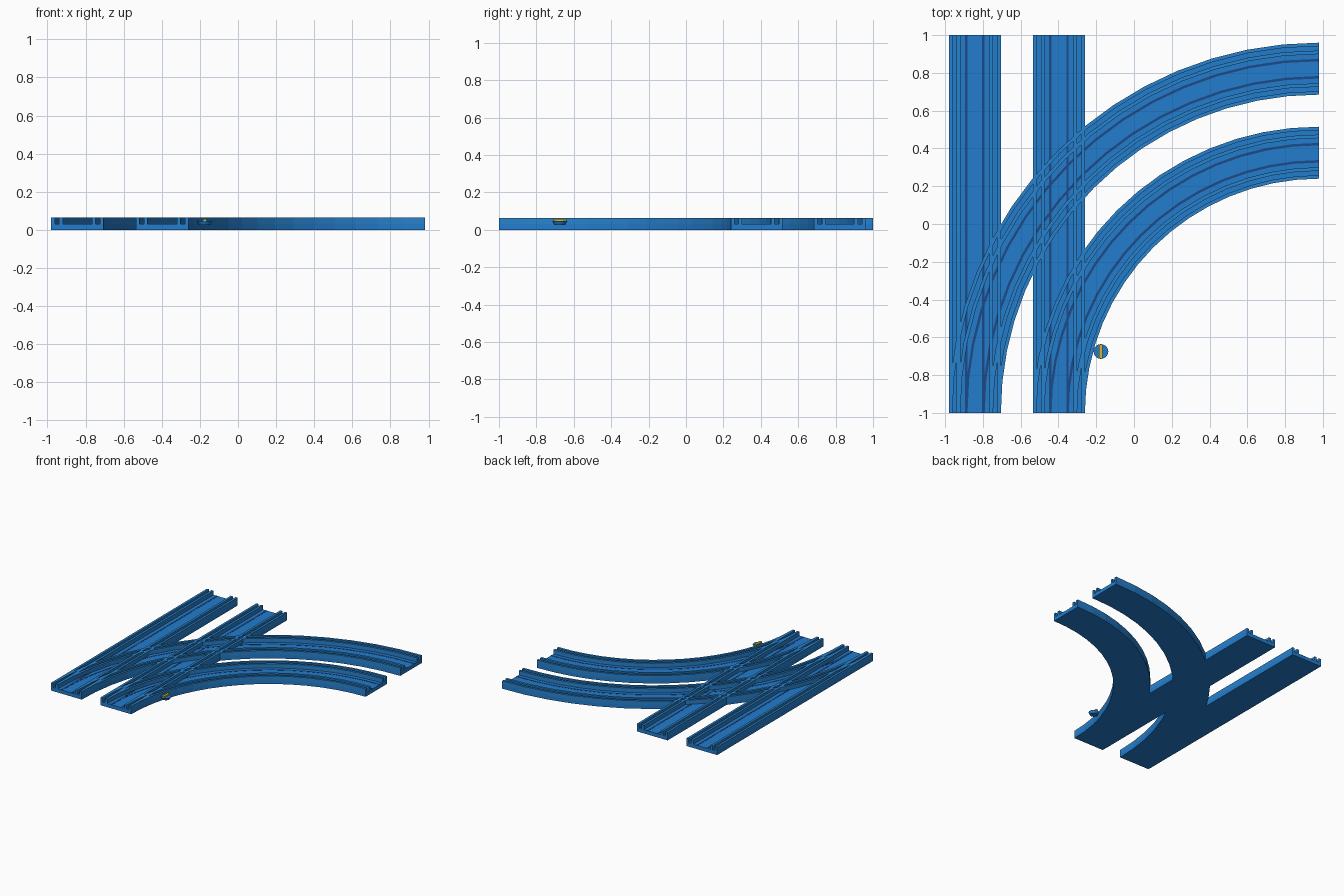
import bpy
import math

cube = bpy.data.objects.get("Cube")
if cube:
    bpy.data.objects.remove(cube)


def material(name, rgb):
    mat = bpy.data.materials.new(name)
    mat.use_nodes = True
    mat.diffuse_color = (*rgb, 1)
    mat.node_tree.nodes["Principled BSDF"].inputs["Base Color"].default_value = (*rgb, 1)
    return mat


BLUE = material("track blue", (0.016, 0.205, 0.62))
LIGHT = material("rail blue", (0.022, 0.225, 0.62))
DARK = material("groove navy", (0.012, 0.07, 0.25))
YELLOW = material("lever yellow", (0.68, 0.46, 0.03))

# Track measurements: offsets are from the track's centre line
HALF, LIP, RAIL_OUT, RAIL_IN = 0.1375, 0.119, 0.096, 0.077
FLOOR, TOP = 0.03, 0.064
BEND = (0.98, -1.0)
SEGMENTS = 16


def straight_path(x):
    """Stations as (point, sideways direction)."""
    return [((x, y), (-1, 0)) for y in (-1, 1)]


def curve_path(radius):
    stations = []
    for i in range(SEGMENTS + 1):
        a = math.pi - math.pi / 2 * i / SEGMENTS
        d = (math.cos(a), math.sin(a))
        stations.append(((BEND[0] + radius * d[0], BEND[1] + radius * d[1]), d))
    return stations


def sweep(name, path, bands, z0, z1, mat):
    """Sweep rectangular bands along a path as closed solids in one object."""
    verts, faces = [], []
    for a, b in bands:
        start = len(verts)
        for (x, y), (dx, dy) in path:
            for off, z in ((a, z0), (b, z0), (b, z1), (a, z1)):
                verts.append((x + dx * off, y + dy * off, z))
        for i in range(len(path) - 1):
            p = start + 4 * i
            for k in range(4):
                n = (k + 1) % 4
                faces.append((p + k, p + n, p + 4 + n, p + 4 + k))
        end = len(verts) - 4
        faces.append((start + 3, start + 2, start + 1, start))
        faces.append((end, end + 1, end + 2, end + 3))
    mesh = bpy.data.meshes.new(name)
    mesh.from_pydata(verts, [], [f[::-1] for f in faces])
    mesh.materials.append(mat)
    obj = bpy.data.objects.new(name, mesh)
    bpy.context.collection.objects.link(obj)
    return obj


def pair(inner, outer):
    return [(-outer, -inner), (inner, outer)]


def cut(obj, cutter):
    mod = obj.modifiers.new("crossing", 'BOOLEAN')
    mod.operation = 'DIFFERENCE'
    mod.solver = 'EXACT'
    mod.object = cutter


paths = {
    "left_straight": straight_path(-0.8425),
    "right_straight": straight_path(-0.3975),
    "outer_curve": curve_path(1.8225),
    "inner_curve": curve_path(1.3775),
}
crossings = [("left_straight", "outer_curve"), ("right_straight", "outer_curve"),
             ("right_straight", "inner_curve")]

# Track beds, lips, rails, painted grooves and low crossing strips
parts = {}
for name, path in paths.items():
    sweep(name + "_bed", path, [(-HALF, HALF)], 0, FLOOR, BLUE)
    sweep(name + "_grooves", path, pair(0.039, 0.052), FLOOR - 0.002, FLOOR + 0.0015, DARK)
    sweep(name + "_strips", path, pair(RAIL_IN, RAIL_OUT), FLOOR - 0.002, FLOOR + 0.004, LIGHT)
    lips = sweep(name + "_lips", path, pair(LIP, HALF), FLOOR - 0.001, TOP, LIGHT)
    rails = sweep(name + "_rails", path, pair(RAIL_IN, RAIL_OUT), FLOOR - 0.001, TOP, LIGHT)
    cutters = []
    for kind, width in (("lip", LIP - 0.002), ("rail", RAIL_IN - 0.001)):
        c = sweep(f"{name}_{kind}_cutter", path, [(-width, width)], FLOOR - 0.01, 0.1, BLUE)
        c.hide_render = True
        c.hide_viewport = True
        c.display_type = 'WIRE'
        cutters.append(c)
    parts[name] = ((lips, rails), cutters)

# Open each track's channel through the lips and rails it crosses
for a, b in crossings:
    for one, other in ((a, b), (b, a)):
        for obj, cutter in zip(parts[one][0], parts[other][1]):
            cut(obj, cutter)

# Apply the cuts and remove the helpers
bpy.context.view_layer.update()
graph = bpy.context.evaluated_depsgraph_get()
solid = [o for objs, _ in parts.values() for o in objs]
meshes = [bpy.data.meshes.new_from_object(o.evaluated_get(graph)) for o in solid]
for obj, mesh in zip(solid, meshes):
    obj.modifiers.clear()
    obj.data = mesh
for _, cutters in parts.values():
    for c in cutters:
        bpy.data.objects.remove(c)

# Switch lever: round knob with a raised handle
KNOB = (-0.175, -0.675)
bpy.ops.mesh.primitive_cone_add(vertices=20, radius1=0.03, radius2=0.039, depth=0.02,
                                location=(*KNOB, 0.036))
knob = bpy.context.object
knob.name = "switch_knob"
knob.data.materials.append(BLUE)
bpy.ops.object.shade_smooth_by_angle(angle=math.radians(30))

bpy.ops.mesh.primitive_cube_add(size=1, location=(*KNOB, 0.051))
handle = bpy.context.object
handle.name = "switch_handle"
handle.scale = (0.018, 0.074, 0.013)
handle.data.materials.append(YELLOW)
